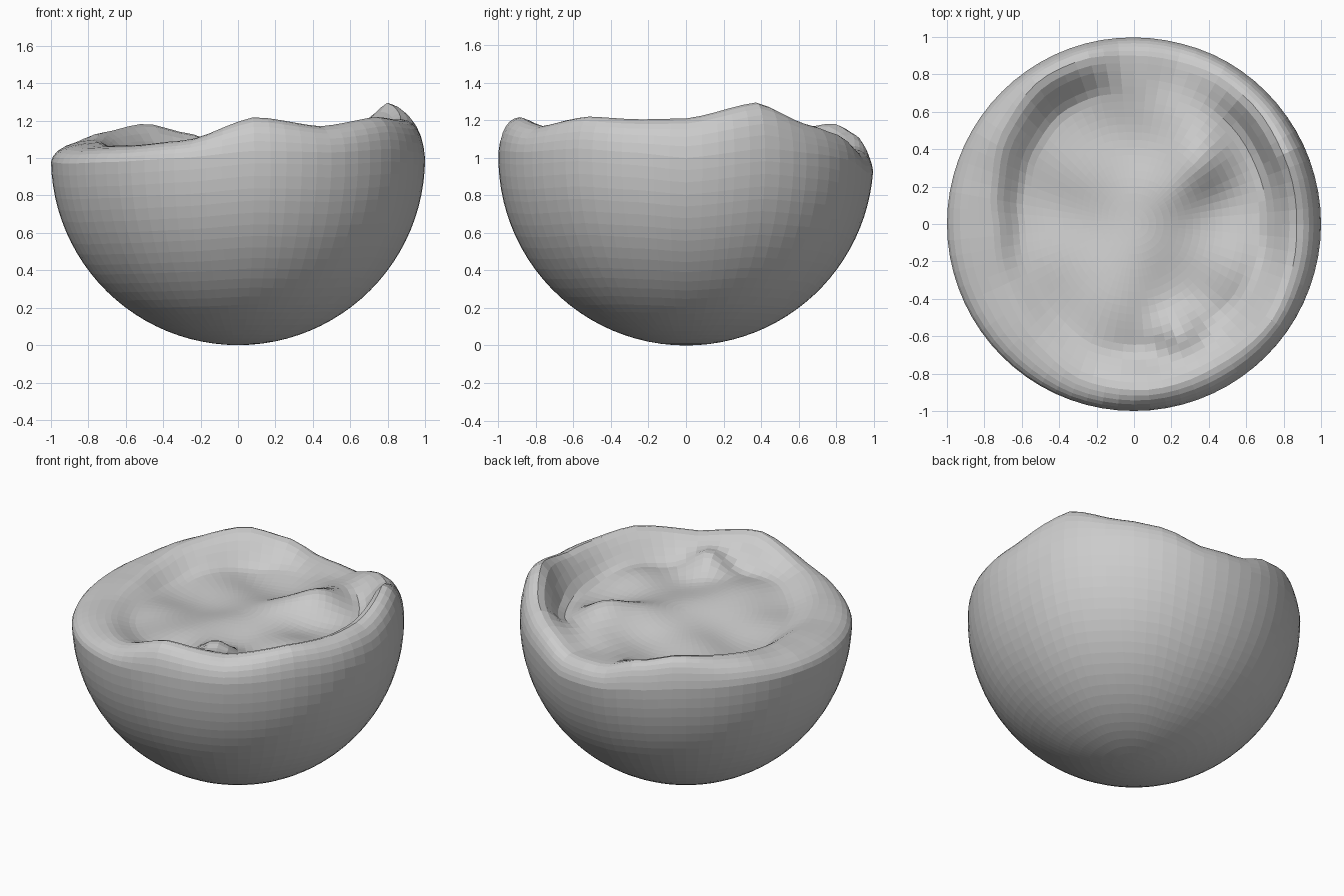
import bpy, bmesh
from math import sin, cos, pi, exp, acos

if "Cube" in bpy.data.objects:
    bpy.data.objects.remove(bpy.data.objects["Cube"])

SEG = 72      # facets round the ball
LOWER = 24    # rings on the outer skin
LIP = 6       # rings over the rounded lip
INNER = 22    # rings across the broken face

# Broken rim: (angle, crest radius, crest height, height where the skin rounds over, wall width)
CREST = [(0, .87, 1.21, 1.0, .22), (25, .88, 1.295, 1.05, .15), (45, .90, 1.18, 1.02, .18),
         (60, .91, 1.13, .99, .25), (76, .90, 1.04, .92, .25), (92, .90, 1.05, .93, .25),
         (106, .92, 1.13, .97, .22), (122, .92, 1.185, 1.0, .24), (145, .86, 1.14, 1.0, .23),
         (165, .79, 1.10, .99, .18), (182, .75, 1.085, .98, .16), (205, .77, 1.065, .97, .18),
         (230, .82, 1.07, .98, .2), (252, .88, 1.095, 1.0, .22), (276, .89, 1.22, 1.04, .25),
         (300, .88, 1.17, 1.03, .25), (325, .90, 1.22, 1.05, .25), (343, .88, 1.205, 1.03, .22)]

# Lumps and hollows in the floor: (x, y, height, spread)
LUMPS = [(.36, .33, .10, .15), (.2, .2, .06, .16), (.25, -.6, .12, .12),
         (-.2, .5, -.04, .2), (-.45, .05, -.04, .2), (.0, -.15, .04, .2),
         (-.15, -.5, .03, .2), (.5, -.25, .04, .2), (.35, .6, .04, .18)]


def smooth(t):
    t = max(0, min(1, t))
    return t * t * (3 - 2 * t)


def crest(a):
    """Periodic eased interpolation of the rim table."""
    d = (a * 180 / pi) % 360
    for p, q in zip(CREST, CREST[1:] + [(360,) + CREST[0][1:]]):
        if p[0] <= d < q[0]:
            t = (d - p[0]) / (q[0] - p[0])
            t = .5 * t + .5 * smooth(t)
            return [u + (v - u) * t for u, v in zip(p[1:], q[1:])]


def floor(x, y):
    z = 1.025 + .015 * sin(9 * x + 3 * y) * cos(8 * y - 2 * x)
    return z + sum(h * exp(-((x - a) ** 2 + (y - b) ** 2) / (2 * s * s * .6))
                   for a, b, h, s in LUMPS)


def meridian(a):
    """Profile points at one angle, from the base up, over the lip, to the middle."""
    rc, zc, ze, width = crest(a)
    top = acos(1 - ze)
    pts = []
    for i in range(1, LOWER + 1):
        t = top * i / LOWER
        pts.append((sin(t), 1 - cos(t)))
    re = sin(top)
    for i in range(1, LIP + 1):
        t = i / LIP
        u = 1 - t
        pts.append((u * u * re + 2 * u * t * .985 + t * t * rc,
                    u * u * ze + 2 * u * t * (zc - .01) + t * t * zc))
    for i in range(1, INNER):
        r = rc * (1 - i / INNER)
        wall = smooth(1 - (rc - r) / width)
        f = floor(r * cos(a), r * sin(a))
        pts.append((r, f + (zc - f) * wall))
    return pts


# Broken half ball
bm = bmesh.new()
cols = []
for k in range(SEG):
    a = 2 * pi * k / SEG
    cols.append([bm.verts.new((r * cos(a), r * sin(a), z)) for r, z in meridian(a)])
base = bm.verts.new((0, 0, 0))
middle = bm.verts.new((0, 0, floor(0, 0)))
for k in range(SEG):
    c, d = cols[k], cols[(k + 1) % SEG]
    bm.faces.new((base, d[0], c[0]))
    for i in range(len(c) - 1):
        bm.faces.new((c[i], d[i], d[i + 1], c[i + 1]))
    bm.faces.new((c[-1], d[-1], middle))
bmesh.ops.recalc_face_normals(bm, faces=bm.faces)

mesh = bpy.data.meshes.new("broken_half_ball")
bm.to_mesh(mesh)
bm.free()
bpy.context.collection.objects.link(bpy.data.objects.new("broken_half_ball", mesh))
